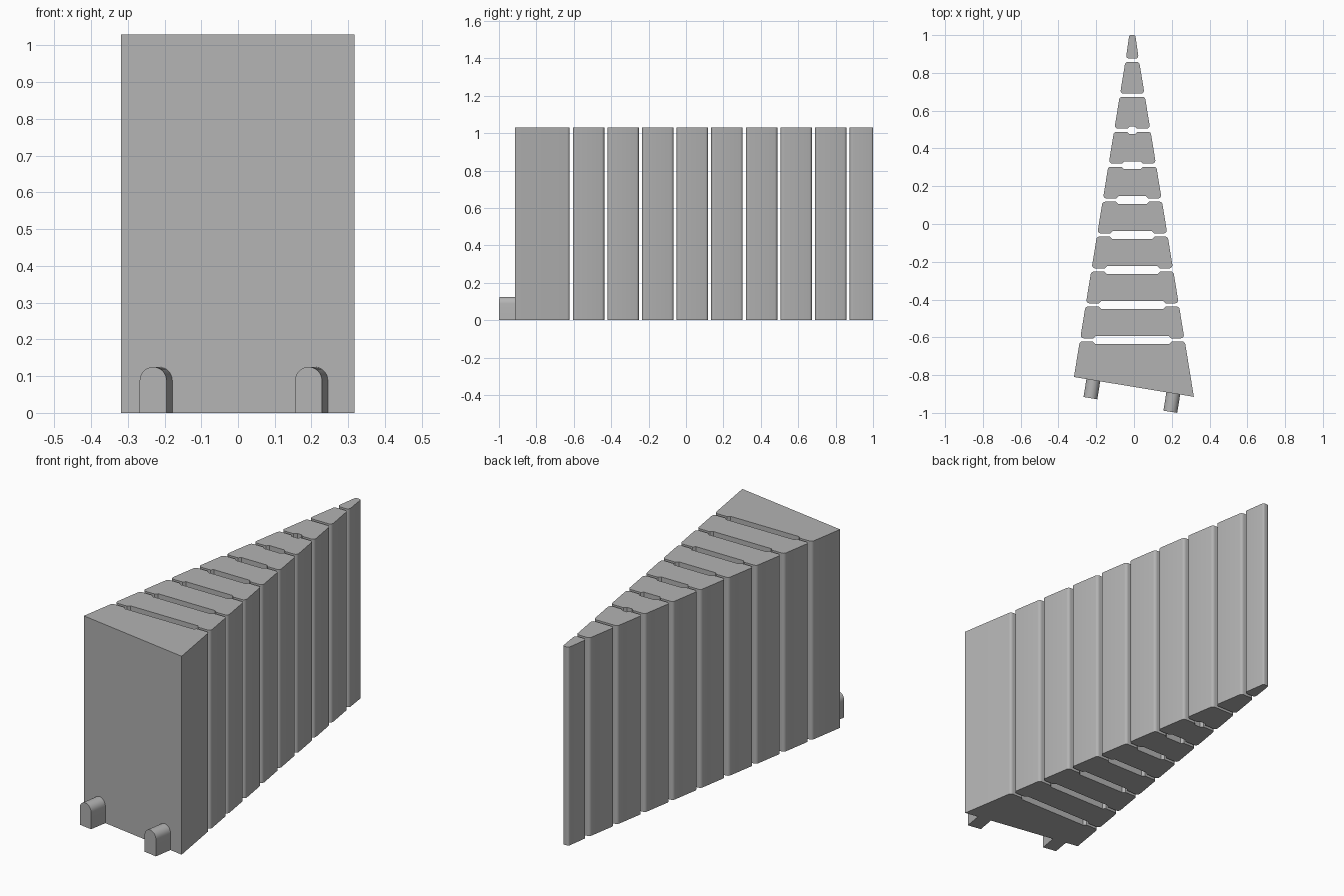
import bpy
import math
from mathutils import Vector, Matrix

HEIGHT = 1.03
TAPER = 0.163          # sideways slope of both flanks
PITCH = 0.185          # spacing of the gaps
GAP = 0.017
COUNT = 10
ROUND = 0.016
SLOT_INSET, SLOT_DEPTH, SLOT_SLOPE = 0.07, 0.012, 0.012

cube = bpy.data.objects.get("Cube")
if cube:
    bpy.data.objects.remove(cube, do_unlink=True)

grey = bpy.data.materials.new("plain grey")
grey.use_nodes = True
colour = (0.45, 0.45, 0.45, 1)
grey.diffuse_color = colour
grey.node_tree.nodes["Principled BSDF"].inputs["Base Color"].default_value = colour


def left_x(y):
    return -0.318 + TAPER * (y + 0.81)


def right_x(y):
    return 0.317 - TAPER * (y + 0.915)


def fillet(corners, steps=5):
    """Round each (x, y, radius) corner of a closed outline."""
    out = []
    for i, (x, y, r) in enumerate(corners):
        p = Vector((x, y))
        if r == 0:
            out.append(p)
            continue
        a = (Vector(corners[i - 1][:2]) - p).normalized()
        b = (Vector(corners[(i + 1) % len(corners)][:2]) - p).normalized()
        half = a.angle(b) / 2
        reach = r / math.tan(half)
        centre = p + (a + b).normalized() * (r / math.sin(half))
        start, end = p + a * reach - centre, p + b * reach - centre
        sweep = start.angle_signed(end)
        for s in range(steps + 1):
            out.append(centre + Matrix.Rotation(-sweep * s / steps, 2) @ start)
    return out


def prism(name, outline, depth, matrix=Matrix()):
    """Extrude a counter-clockwise outline along local z."""
    n = len(outline)
    verts = [(p.x, p.y, z) for z in (0, depth) for p in outline]
    faces = [tuple(reversed(range(n))), tuple(range(n, 2 * n))]
    faces += [(i, (i + 1) % n, (i + 1) % n + n, i + n) for i in range(n)]
    mesh = bpy.data.meshes.new(name)
    mesh.from_pydata(verts, [], faces)
    mesh.transform(matrix)
    mesh.materials.append(grey)
    ob = bpy.data.objects.new(name, mesh)
    bpy.context.collection.objects.link(ob)
    bpy.ops.object.select_all(action='DESELECT')
    ob.select_set(True)
    bpy.context.view_layer.objects.active = ob
    bpy.ops.object.shade_smooth_by_angle(angle=math.radians(35))
    return ob


def slot(y, depth):
    """Shallow recess across the middle of a slab edge, left to right."""
    a, b = left_x(y) + SLOT_INSET, right_x(y) - SLOT_INSET
    return [(a, y, 0), (a + SLOT_SLOPE, y + depth, 0),
            (b - SLOT_SLOPE, y + depth, 0), (b, y, 0)]


# Row of tapering slabs with narrow gaps between them
for i in range(COUNT):
    front = -0.79 + PITCH * i
    back = front + PITCH - GAP
    if i == 0:
        # Slanted front face with crisp corners
        edge = [(left_x(-0.81), -0.81, 0), (right_x(-0.915), -0.915, 0)]
    else:
        edge = [(left_x(front), front, ROUND)]
        if i < 8:
            edge += slot(front, SLOT_DEPTH)
        edge.append((right_x(front), front, ROUND))
    if i == COUNT - 1:
        # Narrow rounded tip
        edge += [(right_x(1) + 0.002, 1, 0.01), (left_x(1) - 0.002, 1, 0.01)]
    else:
        edge.append((right_x(back), back, ROUND))
        if i < 7:
            edge += reversed(slot(back, -SLOT_DEPTH))
        edge.append((left_x(back), back, ROUND))
    prism(f"slab_{i + 1}", fillet(edge), HEIGHT)

# Two arched pegs standing out square to the slanted front
RADIUS, PEG_TOP = 0.037, 0.125
arch = [Vector((-RADIUS, 0)), Vector((RADIUS, 0))]
for s in range(17):
    t = math.pi * s / 16
    arch.append(Vector((RADIUS * math.cos(t), PEG_TOP - RADIUS + RADIUS * math.sin(t))))
turn = Matrix.Rotation(-math.atan2(0.105, 0.635), 4, 'Z')
for name, x, y in (("right_peg", -0.231, -0.922), ("left_peg", 0.192, -0.994)):
    # Start behind the front face, end at the given point
    place = (Matrix.Translation((x, y, 0)) @ turn
             @ Matrix.Translation((0, 0.12, 0)) @ Matrix.Rotation(math.pi / 2, 4, 'X'))
    prism(name, arch, 0.12, place)
